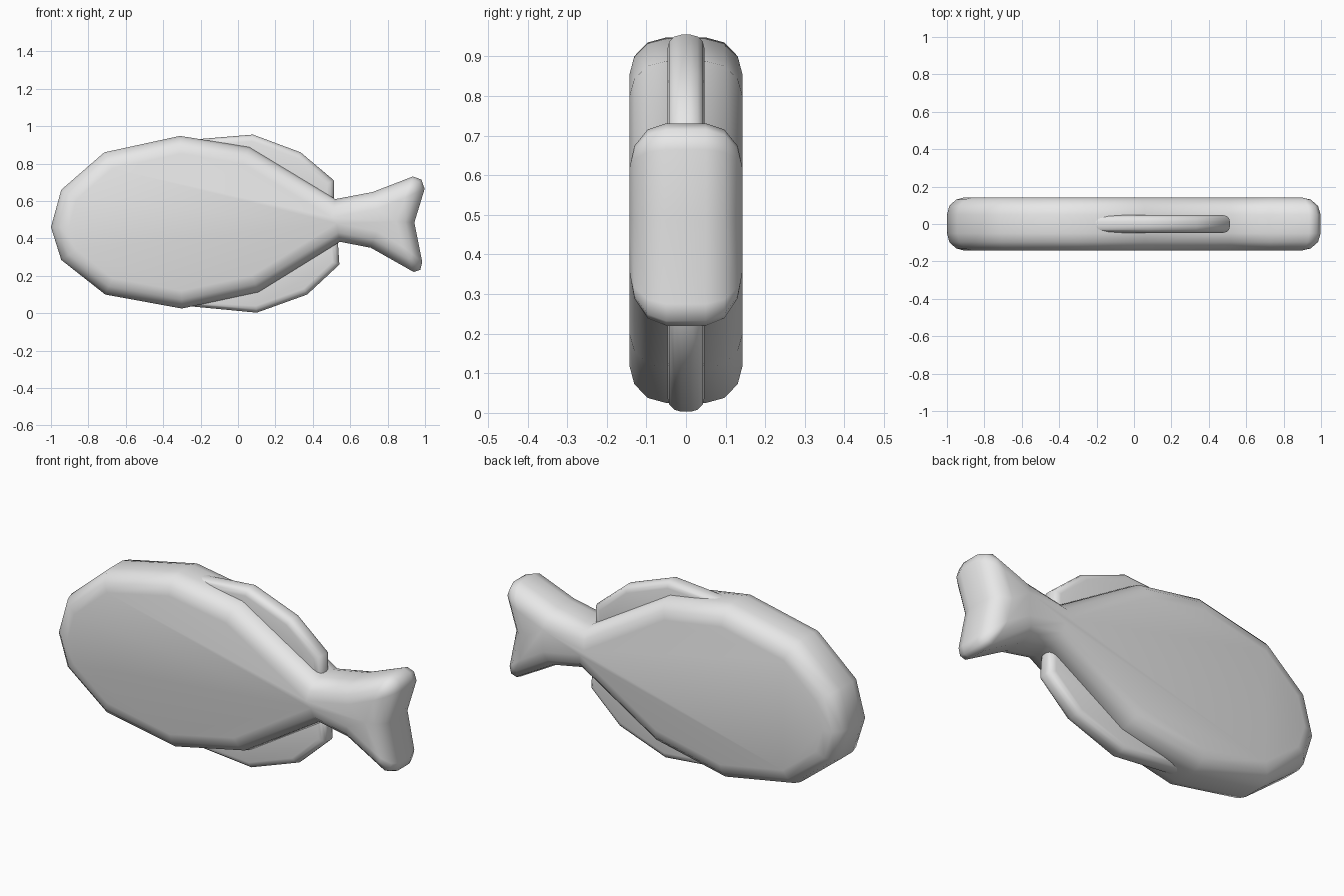
import bpy, bmesh, math
from mathutils import Vector

cube = bpy.data.objects.get("Cube")
if cube:
    bpy.data.objects.remove(cube, do_unlink=True)

grey = bpy.data.materials.new("plain grey")
grey.use_nodes = True
colour = (0.8, 0.8, 0.8, 1)
grey.diffuse_color = colour
grey.node_tree.nodes["Principled BSDF"].inputs["Base Color"].default_value = colour


def inset_corner(prev, here, nxt, r):
    """Mitred inward offset of one corner of a clockwise outline."""
    a, b = (here - prev).normalized(), (nxt - here).normalized()
    n1, n2 = Vector((a.y, -a.x)), Vector((b.y, -b.x))
    return here + (n1 + n2) * (r / (1 + n1.dot(n2)))


def rounded_slab(name, outline, half, r, overrides=None):
    """Extrude an x-z outline along y with rounded rims of radius r."""
    outer = [Vector(p) for p in outline]
    n = len(outer)
    inner = [inset_corner(outer[i - 1], outer[i], outer[(i + 1) % n], r) for i in range(n)]
    for i, p in (overrides or {}).items():
        inner[i] = Vector(p)
    rim = [(half - r + r * math.sin(a), 1 - math.cos(a))
           for a in (math.radians(d) for d in (0, 30, 60, 90))]
    sections = [(-y, t) for y, t in reversed(rim)] + rim
    bm = bmesh.new()
    rings = []
    for y, t in sections:
        ring = []
        for o, i in zip(outer, inner):
            p = o.lerp(i, t)
            ring.append(bm.verts.new((p.x, y, p.y)))
        rings.append(ring)
    for a, b in zip(rings, rings[1:]):
        for i in range(n):
            j = (i + 1) % n
            bm.faces.new((a[i], a[j], b[j], b[i]))
    bm.faces.new(rings[0])
    bm.faces.new(rings[-1][::-1])
    bmesh.ops.remove_doubles(bm, verts=bm.verts, dist=0.0005)
    bmesh.ops.recalc_face_normals(bm, faces=bm.faces)
    mesh = bpy.data.meshes.new(name)
    bm.to_mesh(mesh)
    bm.free()
    mesh.materials.append(grey)
    obj = bpy.data.objects.new(name, mesh)
    bpy.context.collection.objects.link(obj)
    bpy.ops.object.select_all(action='DESELECT')
    obj.select_set(True)
    bpy.context.view_layer.objects.active = obj
    bpy.ops.object.shade_smooth_by_angle(angle=math.radians(60))
    return obj


# Body and forked tail in one outline, clockwise from the nose
body = [(-1, .46), (-.945, .66), (-.715, .86), (-.31, .948), (.06, .888), (.52, .61),
        (.72, .648), (.935, .731), (.98, .715), (.998, .665), (.943, .485),
        (.985, .275), (.975, .232), (.94, .22), (.71, .35), (.545, .382),
        (.11, .113), (-.30, .025), (-.71, .10), (-.945, .285)]
# The three corners of each tail tip close onto one inner point
upper_tip, lower_tip = (.892, .617), (.877, .359)
tips = {7: upper_tip, 8: upper_tip, 9: upper_tip,
        11: lower_tip, 12: lower_tip, 13: lower_tip}
rounded_slab("body_and_tail", body, .143, .093, tips)

# Thin fins rooted inside the body
rounded_slab("upper_fin", [(-.34, .92), (.08, .955), (.335, .86), (.513, .71),
                           (.513, .55), (.30, .55), (-.2, .75)], .047, .035)
rounded_slab("lower_fin", [(-.34, .045), (-.2, .25), (.30, .44), (.53, .44),
                           (.542, .26), (.37, .10), (.10, .003)], .047, .035)
